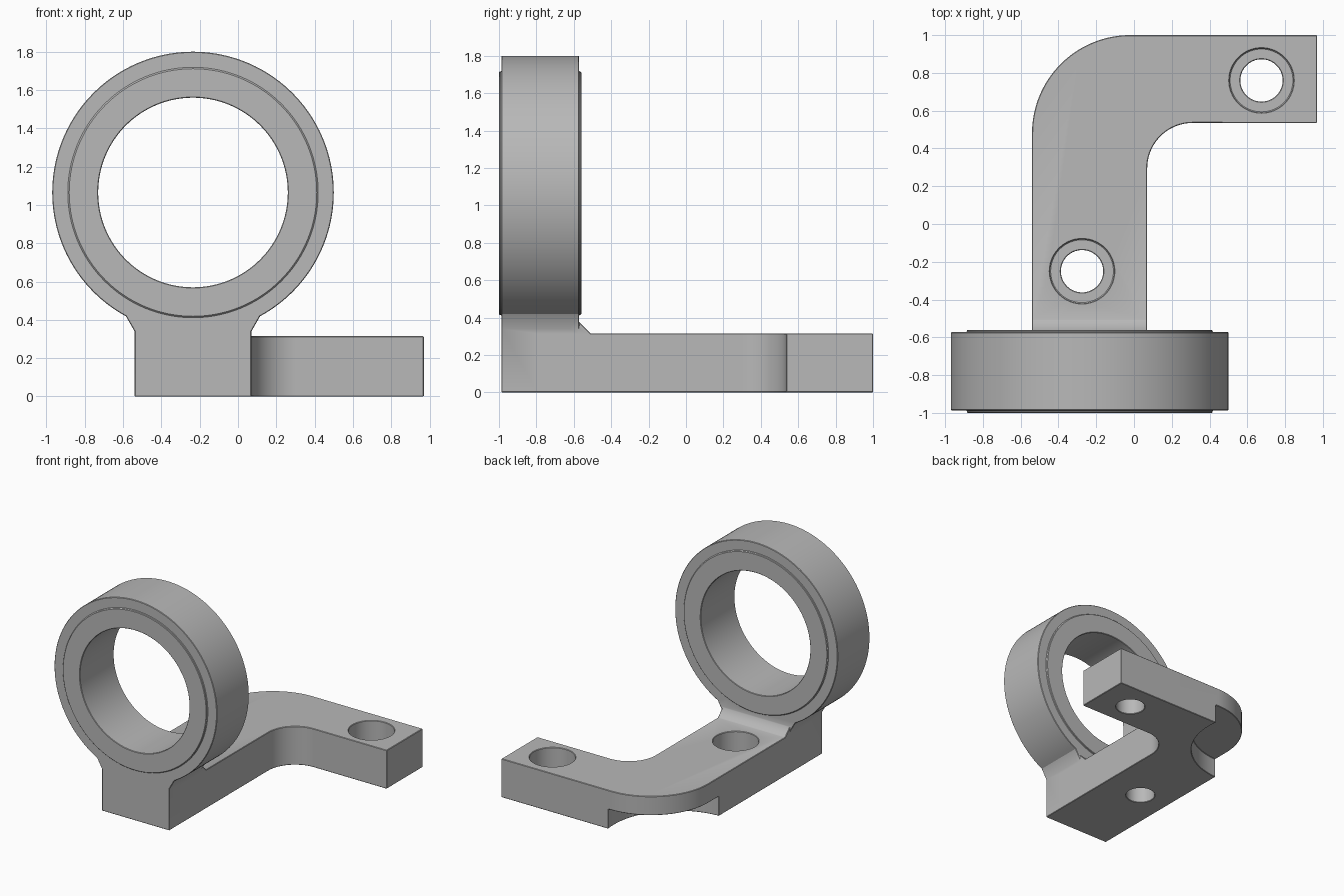
import bpy, bmesh
from math import sin, cos, radians, atan2, degrees

cube = bpy.data.objects.get("Cube")
if cube:
    bpy.data.objects.remove(cube, do_unlink=True)

steel = bpy.data.materials.new("satin_grey")
steel.use_nodes = True
GREY = (0.48, 0.48, 0.48, 1)
steel.diffuse_color = GREY
steel.node_tree.nodes["Principled BSDF"].inputs["Base Color"].default_value = GREY


def arc(cx, cy, r, start, end, steps):
    """Points along an arc, angles in degrees."""
    angles = [radians(start + (end - start) * i / steps) for i in range(steps + 1)]
    return [(cx + r * cos(a), cy + r * sin(a)) for a in angles]


def prism(name, outline, axis, low, high):
    """Extrude a flat outline along one axis."""
    place = {"X": lambda u, v, w: (w, u, v),
             "Y": lambda u, v, w: (u, w, v),
             "Z": lambda u, v, w: (u, v, w)}[axis]
    bm = bmesh.new()
    a = [bm.verts.new(place(u, v, low)) for u, v in outline]
    b = [bm.verts.new(place(u, v, high)) for u, v in outline]
    bm.faces.new(a)
    bm.faces.new(b)
    n = len(a)
    for i in range(n):
        j = (i + 1) % n
        bm.faces.new((a[i], a[j], b[j], b[i]))
    bmesh.ops.recalc_face_normals(bm, faces=bm.faces)
    mesh = bpy.data.meshes.new(name)
    bm.to_mesh(mesh)
    bm.free()
    mesh.materials.append(steel)
    obj = bpy.data.objects.new(name, mesh)
    bpy.context.collection.objects.link(obj)
    return obj


def disc(name, cx, cy, r, axis, low, high, steps=96):
    return prism(name, arc(cx, cy, r, 0, 360, steps)[:-1], axis, low, high)


def apply(obj, mod):
    bpy.ops.object.select_all(action="DESELECT")
    obj.select_set(True)
    bpy.context.view_layer.objects.active = obj
    bpy.ops.object.modifier_apply(modifier=mod.name)


def combine(obj, other, operation):
    mod = obj.modifiers.new("combine", "BOOLEAN")
    mod.operation = operation
    mod.solver = "EXACT"
    mod.object = other
    apply(obj, mod)
    bpy.data.objects.remove(other, do_unlink=True)


RING_X, RING_Z, RING_R = -0.235, 1.065, 0.735
LEFT, RIGHT = -0.54, 0.07

# Ring and flared foot in one outline
flare = degrees(atan2(0.41 - RING_Z, 0.355))
bracket = prism("ring_bracket",
                arc(RING_X, RING_Z, RING_R, flare, 180 - flare, 128)
                + [(LEFT, 0.34), (LEFT, 0), (RIGHT, 0), (RIGHT, 0.34)],
                "Y", -0.987, -0.572)

# L-shaped base with rounded outer and inner corners
base = prism("base_arm",
             [(LEFT, -0.8), (RIGHT, -0.8)]
             + arc(0.31, 0.295, 0.24, 180, 90, 24)
             + [(0.97, 0.535), (0.97, 1)]
             + arc(-0.02, 0.48, 0.52, 90, 180, 32),
             "Z", 0, 0.315)

# Hollow under the outer corner leaves a thin top lip
combine(base, disc("corner_hollow", -0.56, 0.914, 0.568, "Z", -0.2, 0.16), "DIFFERENCE")

# Counterbored screw holes
for x, y in ((-0.275, -0.25), (0.675, 0.76)):
    combine(base, disc("screw_hole", x, y, 0.112, "Z", -0.2, 0.6, 64), "DIFFERENCE")
    combine(base, disc("counterbore", x, y, 0.17, "Z", 0.15, 0.6, 64), "DIFFERENCE")

combine(bracket, base, "UNION")

# Sloped gusset behind the ring
combine(bracket, prism("gusset",
                       [(-0.65, 0.2), (-0.51, 0.2), (-0.51, 0.315), (-0.575, 0.38), (-0.65, 0.38)],
                       "X", LEFT, RIGHT), "UNION")

# Raised face rim on both sides of the ring, then the bore
combine(bracket, disc("face_rim", RING_X, RING_Z, 0.65, "Y", -1, -0.56, 128), "UNION")
combine(bracket, disc("bore", RING_X, RING_Z, 0.495, "Y", -1.5, 0, 128), "DIFFERENCE")

# Fine edge break
edge = bracket.modifiers.new("edge_break", "BEVEL")
edge.width = 0.005
edge.segments = 1
edge.limit_method = "ANGLE"
edge.angle_limit = radians(40)
apply(bracket, edge)
bpy.ops.object.shade_smooth_by_angle(angle=radians(30))
